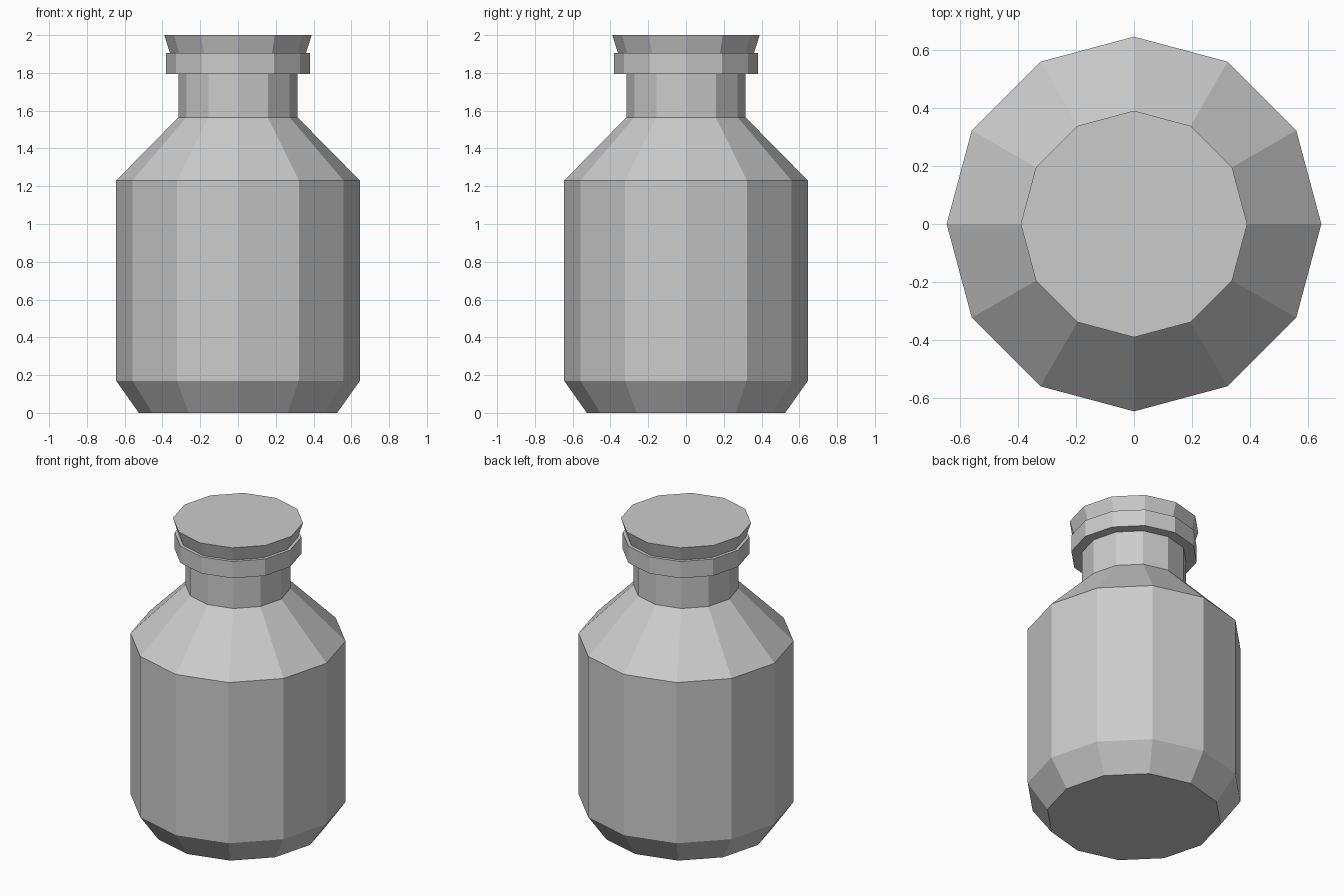
import bpy, bmesh
from math import cos, sin, tau

cube = bpy.data.objects.get("Cube")
if cube:
    bpy.data.objects.remove(cube, do_unlink=True)

SIDES = 12

grey = bpy.data.materials.new("plain_grey")
grey.use_nodes = True
colour = (0.6, 0.6, 0.6, 1)
grey.diffuse_color = colour
grey.node_tree.nodes["Principled BSDF"].inputs["Base Color"].default_value = colour


def lathe(name, profile):
    """Closed faceted solid from (radius, height) pairs, bottom to top."""
    bm = bmesh.new()
    rings = [[bm.verts.new((r * cos(tau * i / SIDES), r * sin(tau * i / SIDES), z))
              for i in range(SIDES)] for r, z in profile]
    for low, high in zip(rings, rings[1:]):
        for i in range(SIDES):
            j = (i + 1) % SIDES
            bm.faces.new((low[i], low[j], high[j], high[i]))
    bm.faces.new(rings[0][::-1])
    bm.faces.new(rings[-1])
    mesh = bpy.data.meshes.new(name)
    bm.to_mesh(mesh)
    bm.free()
    mesh.materials.append(grey)
    obj = bpy.data.objects.new(name, mesh)
    bpy.context.collection.objects.link(obj)
    return obj


# Bottle: chamfered base, straight body, sloping shoulder, neck and lip
lathe("bottle", [(0.525, 0), (0.645, 0.17), (0.645, 1.23), (0.315, 1.565),
                 (0.315, 1.795), (0.38, 1.795), (0.38, 1.905)])

# Flared stopper resting in the mouth
lathe("stopper", [(0.36, 1.905), (0.39, 2.0)])
